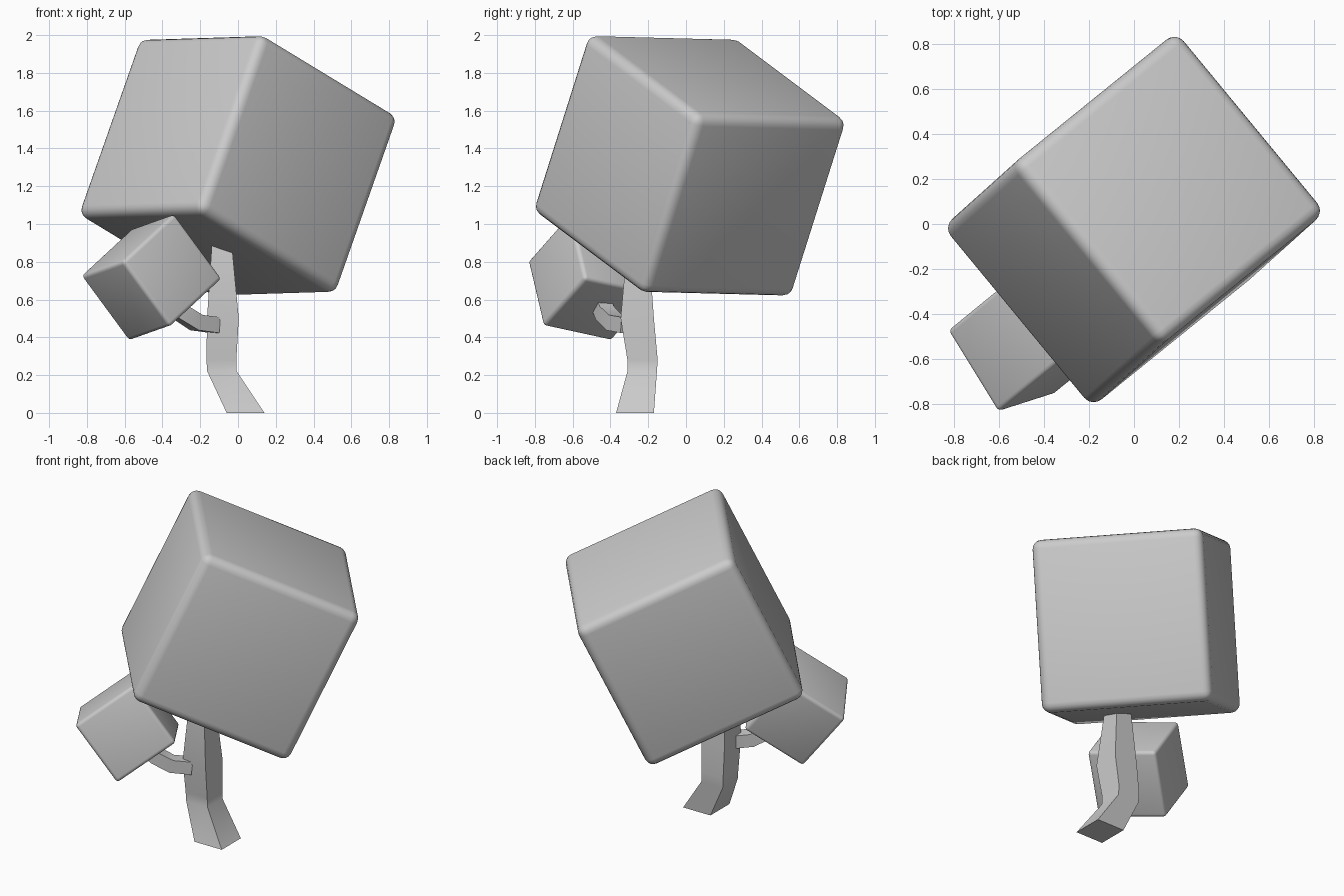
import bpy
import bmesh
import math
from mathutils import Vector, Matrix

cube = bpy.data.objects.get("Cube")
if cube:
    bpy.data.objects.remove(cube, do_unlink=True)

# Single plain grey
grey = bpy.data.materials.new("light grey")
grey.use_nodes = True
grey.diffuse_color = (0.6, 0.6, 0.6, 1)
grey.node_tree.nodes["Principled BSDF"].inputs["Base Color"].default_value = grey.diffuse_color


def add_object(name, bm, angle):
    bmesh.ops.recalc_face_normals(bm, faces=bm.faces)
    mesh = bpy.data.meshes.new(name)
    bm.to_mesh(mesh)
    bm.free()
    mesh.materials.append(grey)
    obj = bpy.data.objects.new(name, mesh)
    bpy.context.collection.objects.link(obj)
    bpy.ops.object.select_all(action='DESELECT')
    obj.select_set(True)
    bpy.context.view_layer.objects.active = obj
    bpy.ops.object.shade_smooth_by_angle(angle=math.radians(angle))
    return obj


def leaf_block(name, center, half, radius, edge_a, edge_b):
    """Rounded cube tilted so that two of its edges follow the given directions."""
    a = Vector(edge_a).normalized()
    b = Vector(edge_b)
    b = (b - a * b.dot(a)).normalized()
    turn = Matrix((a, b, a.cross(b))).transposed().to_4x4()
    bm = bmesh.new()
    bmesh.ops.create_cube(bm, size=2 * half)
    bmesh.ops.bevel(bm, geom=bm.edges[:], offset=radius, segments=4,
                    profile=0.5, affect='EDGES')
    obj = add_object(name, bm, 60)
    obj.matrix_world = Matrix.Translation(center) @ turn
    return obj


def square_limb(name, rings):
    """Square tube through rings of (center, side vector, other side vector)."""
    bm = bmesh.new()
    loops = []
    for c, s, t in rings:
        loops.append([bm.verts.new(c + s * i + t * j)
                      for i, j in ((-1, -1), (1, -1), (1, 1), (-1, 1))])
    for lower, upper in zip(loops, loops[1:]):
        for k in range(4):
            n = (k + 1) % 4
            bm.faces.new((lower[k], lower[n], upper[n], upper[k]))
    bm.faces.new(loops[0])
    bm.faces.new(loops[-1])
    return add_object(name, bm, 40)


# Foliage
leaf_block("main_foliage", (0, 0.02, 1.308), 0.522, 0.055,
           (-0.635, 0.77, -0.02), (0.31, 0.30, 0.91))
leaf_block("small_foliage", (-0.458, -0.505, 0.718), 0.218, 0.022,
           (0.25, 0.08, -0.34), (-0.22, 0.36, -0.08))

# Trunk: x, y, z, half width, half depth
trunk = [(0.04, -0.27, 0, 0.1, 0.1),
         (-0.085, -0.232, 0.22, 0.078, 0.078),
         (-0.088, -0.23, 0.28, 0.079, 0.08),
         (-0.08, -0.258, 0.5, 0.084, 0.088),
         (-0.085, -0.255, 0.85, 0.056, 0.06),
         (-0.085, -0.25, 1.0, 0.05, 0.05)]
square_limb("trunk", [(Vector((x, y, z)), Vector((w, 0, 0)), Vector((0, d, 0)))
                      for x, y, z, w, d in trunk])

# Side branch reaching into the small foliage
path = [Vector(p) for p in ((-0.12, -0.31, 0.465), (-0.22, -0.38, 0.478),
                            (-0.3, -0.43, 0.53), (-0.4, -0.47, 0.63))]
branch = []
for i, p in enumerate(path):
    along = (path[min(i + 1, 3)] - path[max(i - 1, 0)]).normalized()
    side = along.cross(Vector((0, 0, 1))).normalized()
    up = side.cross(along)
    branch.append((p, side * 0.042, up * 0.042))
square_limb("side_branch", branch)
